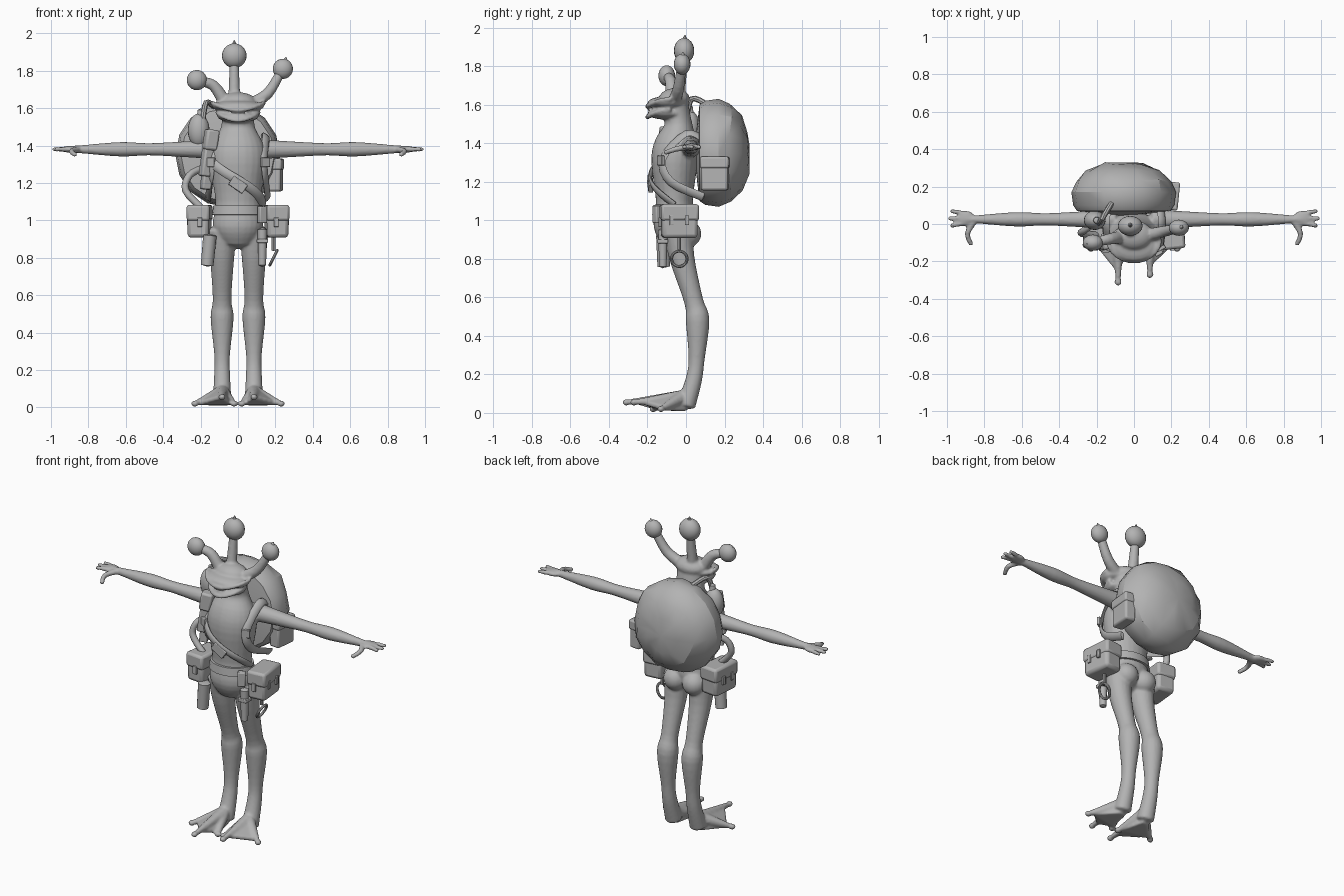
import bpy, bmesh, random
from math import sin, cos, pi, radians
from mathutils import Vector, Matrix

if "Cube" in bpy.data.objects:
    bpy.data.objects.remove(bpy.data.objects["Cube"])
random.seed(4)

shade = (.45, .45, .45, 1)
grey = bpy.data.materials.new("plain_grey")
grey.use_nodes = True
grey.diffuse_color = shade
grey.node_tree.nodes["Principled BSDF"].inputs["Base Color"].default_value = shade

ALONG_Y = Vector((0, 1, 0))
UPWARD = Vector((0, 0, 1))
CHEST = Vector((0, 0, 1.25))
SIDES = {"right": -1, "left": 1}


def finish(bm, name, angle=40):
    bmesh.ops.recalc_face_normals(bm, faces=bm.faces[:])
    mesh = bpy.data.meshes.new(name)
    bm.to_mesh(mesh)
    bm.free()
    mesh.materials.append(grey)
    mesh.shade_smooth()
    mesh.set_sharp_from_angle(angle=radians(angle))
    part = bpy.data.objects.new(name, mesh)
    bpy.context.collection.objects.link(part)
    return part


def spline(keys, steps):
    """Smooth curve through four-component keys: position and radius."""
    last = len(keys) - 1
    curve = []
    for i in range(last):
        before, start, end, after = (keys[max(0, min(last, i + k))] for k in (-1, 0, 1, 2))
        for step in range(steps):
            row = [start, start + (end - before) / 6, end - (after - start) / 6, end]
            while len(row) > 1:
                row = [p.lerp(q, step / steps) for p, q in zip(row, row[1:])]
            curve.append(row[0])
    return curve + [keys[-1]]


def loft(bm, keys, flat=1, sides=14, steps=4, reference=ALONG_Y, centre=None, cap=.5):
    """Elliptical sections along a path, closed by a point at both ends."""
    keys = spline([Vector(key) for key in keys], steps)
    points = [key.xyz for key in keys]
    last = len(points) - 1
    rings, tangents = [], []
    for i, point in enumerate(points):
        tangent = (points[min(i + 1, last)] - points[max(i - 1, 0)]).normalized()
        across = tangent.cross(point - centre if centre else reference).normalized()
        outward = across.cross(tangent) * flat
        turns = [2 * pi * j / sides for j in range(sides)]
        rings.append([bm.verts.new(point + keys[i].w * (across * cos(a) + outward * sin(a)))
                      for a in turns])
        tangents.append(tangent)
    for lower, upper in zip(rings, rings[1:]):
        for j in range(sides):
            bm.faces.new((lower[j - 1], lower[j], upper[j], upper[j - 1]))
    for i, sign in ((0, -1), (last, 1)):
        tip = bm.verts.new(points[i] + tangents[i] * sign * cap * flat * keys[i].w)
        for j in range(sides):
            bm.faces.new((rings[i][j - 1], rings[i][j], tip))


def pipe(bm, points, start, end, **options):
    """Round tube whose radius changes evenly from start to end."""
    share = max(1, len(points) - 1)
    loft(bm, [(*p, start + (end - start) * i / share) for i, p in enumerate(points)], **options)


def pipe_part(name, points, start, end, **options):
    bm = bmesh.new()
    pipe(bm, points, start, end, **options)
    return finish(bm, name)


def strap(name, points):
    pipe_part(name, points, .025, .025, flat=.4, sides=8, centre=CHEST)


def ball(bm, place, size):
    matrix = Matrix.LocRotScale(Vector(place), None, Vector(size))
    bmesh.ops.create_uvsphere(bm, u_segments=20, v_segments=12, radius=1, matrix=matrix)


def box(name, place, size, turn=0, lean=0):
    bm = bmesh.new()
    bmesh.ops.create_cube(bm, size=1, matrix=Matrix.Diagonal((*size, 1)))
    part = finish(bm, name)
    part.location = place
    part.rotation_euler = (0, lean, turn)
    rounding = part.modifiers.new("rounding", 'BEVEL')
    rounding.width = min(size) / 6
    rounding.segments = 2


# Torso and neck
bm = bmesh.new()
torso = ((-.05, .88, .09), (-.06, .97, .135), (-.06, 1.1, .12), (-.06, 1.3, .15),
         (-.05, 1.4, .14), (-.04, 1.5, .09), (-.06, 1.6, .09))
loft(bm, [(0, *key) for key in torso], flat=.8, sides=24)

# Head: cranium, broad snout and jaw, with curved lips around the mouth
ball(bm, (0, -.06, 1.63), (.1, .08, .055))
for width, level in ((.14, 1.61), (.11, 1.555)):
    ball(bm, (0, -.1, level), (width, .1, .033))
    lip = [pi * i / 8 for i in range(9)]
    pipe(bm, [(width * cos(a), -.08 - .12 * sin(a), level - .02 + .04 * cos(a) ** 2) for a in lip],
         .012, .012, reference=UPWARD, sides=8)

for s in SIDES.values():
    # Arm with a fuller forearm, then palm, fingers and thumb
    arm = ((.1, .055), (.2, .048), (.33, .04), (.48, .033), (.63, .039), (.84, .022), (.9, .02))
    loft(bm, [(s * x, .025, 1.38, r) for x, r in arm])
    ball(bm, (s * .9, .03, 1.38), (.05, .042, .018))
    for k in (-1, 0, 1):
        pipe(bm, [(s * .9, .03 + .025 * k, 1.38), (s * (.99 - .01 * k * k), .03 + .04 * k, 1.38)],
             .014, .012, reference=UPWARD, sides=8)
    pipe(bm, [(s * .85, .02, 1.38), (s * .89, -.05, 1.37), (s * .87, -.11, 1.35)],
         .018, .013, reference=UPWARD, sides=8)

    # Leg with a bulging calf that leans back from the hip
    leg = ((-.04, .95, .08), (-.02, .8, .065), (.04, .58, .05), (.06, .48, .062),
           (.055, .28, .042), (.04, .17, .043), (0, .04, .05))
    loft(bm, [(s * .085, *key) for key in leg], sides=18)
    ball(bm, (s * .065, .01, .93), (.07, .07, .07))

    # Long webbed foot with three bulbous toes
    ankle = Vector((s * .085, -.02, .12))
    reach = -.29 + s * .02
    web = [ankle, ankle + ALONG_Y * .04]
    web += [Vector((s * x, 0, .01)) for x in (.06, .11)]
    for x, y, z in ((.23, -.13, .02), (.085, reach, .055), (.02, -.17, .02)):
        toe = Vector((s * x, y, z))
        knuckle = ankle.lerp(toe, .5) - UPWARD * .02
        pipe(bm, [ankle - UPWARD * .04, knuckle, toe], .04, .013, reference=UPWARD, sides=10)
        ball(bm, toe, (.02, .02, .017))
        edge = Vector((ankle.x, 0, z)).lerp(toe, .85)
        web += [edge - UPWARD * .008, edge + UPWARD * .012]
    corners = [bm.verts.new(point) for point in web]
    bmesh.ops.convex_hull(bm, input=corners)
    bmesh.ops.delete(bm, geom=[v for v in corners if not v.link_faces], context='VERTS')

# Three eye stalks, each ending in a pointed eye
eyes = {"middle_eye": ((-.02, -.04, 1.63), (-.02, -.03, 1.71), (-.02, -.01, 1.88), .066),
        "right_eye": ((-.07, -.07, 1.63), (-.13, -.08, 1.72), (-.22, -.1, 1.75), .054),
        "left_eye": ((.07, -.06, 1.62), (.16, -.04, 1.68), (.24, -.02, 1.81), .054)}
for name, (root, bend, centre, size) in eyes.items():
    root, bend, centre = Vector(root), Vector(bend), Vector(centre)
    pipe(bm, [root, bend, bend.lerp(centre, .8)], .035, .025)
    eye = bmesh.new()
    ball(eye, centre, (size, size * .8, size))
    point = (centre - bend).normalized().lerp(UPWARD, .5) * size
    pipe(eye, [centre + point * .9, centre + point * 1.25], .014, .002, sides=8)
    finish(eye, name)

# Fuse limbs, head and torso into one skin
body = finish(bm, "body")
fuse = body.modifiers.new("fuse", 'REMESH')
fuse.mode = 'VOXEL'
fuse.voxel_size = .008
fuse.use_smooth_shade = True
soften = body.modifiers.new("soften", 'SMOOTH')
soften.iterations = 3

# Backpack: a faceted dome with a slightly uneven back
bm = bmesh.new()
dome = [(.07, .25), (.1, .27)]
dome += [(.17 + .165 * sin(a), .28 * cos(a)) for a in (pi * i / 8 for i in range(4))]
loft(bm, [(-.055, y, 1.35, r) for y, r in dome], sides=16, steps=1, reference=UPWARD, cap=.12)
for v in bm.verts:
    if v.co.y > .2:
        v.co += Vector(random.uniform(-.008, .008) for axis in "xyz")
finish(bm, "backpack", angle=28)
box("pack_side_pocket", (.2, .15, 1.24), (.07, .14, .17), turn=-.1)
box("pack_side_flap", (.2, .15, 1.3), (.08, .15, .06), turn=-.1)

# Gear around the right shoulder
pipe_part("pack_handle", [(-.19, 0, 1.52), (-.17, .03, 1.63), (-.12, .11, 1.6)], .015, .015,
          reference=Vector((1, 0, 0)), sides=8)
bm = bmesh.new()
ball(bm, (-.21, .02, 1.48), (.058, .052, .09))
pipe(bm, [(-.2, .02, 1.55), (-.2, .02, 1.59)], .02, .016)
finish(bm, "shoulder_canteen")
pipe_part("hose", [(-.19, .03, 1.28), (-.26, -.03, 1.24), (-.28, -.05, 1.16), (-.2, -.06, 1.07)],
          .019, .019, sides=10)
box("shoulder_pouch", (-.145, -.1, 1.43), (.07, .07, .11), turn=.3, lean=.15)
box("strap_pouch", (-.17, -.1, 1.31), (.05, .06, .15), turn=.4, lean=.15)
box("strap_radio", (-.17, -.09, 1.21), (.05, .05, .09), turn=.4, lean=.1)

# Chest strap winding down across the front, and the belt
wind = [i / 6 for i in range(7)]
strap("chest_strap", [((.03 * t - .16) * cos(pi * t), -.06 - (.14 - .03 * t) * sin(pi * t), 1.35 - .27 * t)
                      for t in wind])
box("chest_pouch", (0, -.185, 1.19), (.09, .025, .055), turn=.1, lean=.6)
pipe_part("belt", [(0, -.06, 1.03), (0, -.06, 1.08)], .139, .132, flat=.83, sides=24, cap=.05)
box("belt_case", (.13, -.15, 1.03), (.045, .035, .09), turn=.5)

# Shoulder straps and hip pouches on both sides
for side, s in SIDES.items():
    path = ((.14, .09, 1.42), (.15, 0, 1.45), (.14, -.12, 1.32), (.15, -.08, 1.2), (.16, .09, 1.12))
    strap(side + "_shoulder_strap", [(s * x, y, z) for x, y, z in path])
    box(side + "_strap_buckle", (s * .145, -.13, 1.31), (.05, .02, .05), turn=s * .5)
    pouch = Vector((s * .205, -.035, .99))
    size = Vector((.115, .185, .165))
    box(side + "_hip_pouch", pouch, size, turn=s * .1)
    box(side + "_hip_flap", pouch + UPWARD * .05, size * 1.07 - UPWARD * .09, turn=s * .1)
    for k in (-1, 1):
        clasp = pouch + Vector((s * .062, k * .04, .01))
        box(side + "_hip_clasp", clasp, (.012, .022, .05), turn=s * .1)
    box(side + "_front_clasp", pouch - ALONG_Y * .1, (.025, .014, .05))

# Flask, sheath and ring hanging from the belt
pipe_part("hanging_flask", [(-.15, -.12, .92), (-.165, -.115, .76)], .036, .034, cap=.2)
pipe_part("hanging_sheath", [(.13, -.12, .95), (.13, -.12, .76)], .026, .02, sides=10)
box("sheath_guard", (.13, -.12, .89), (.06, .055, .022))
hub = Vector((.19, -.035, .8))
loop = [2 * pi * i / 14 for i in range(15)]
pipe_part("hanging_ring", [hub + .04 * Vector((cos(a) / 2, sin(a), cos(a))) for a in loop],
          .008, .008, sides=8, centre=hub, cap=0)
pipe_part("ring_cord", [hub + UPWARD * .12, hub + UPWARD * .04], .01, .01, sides=8)
